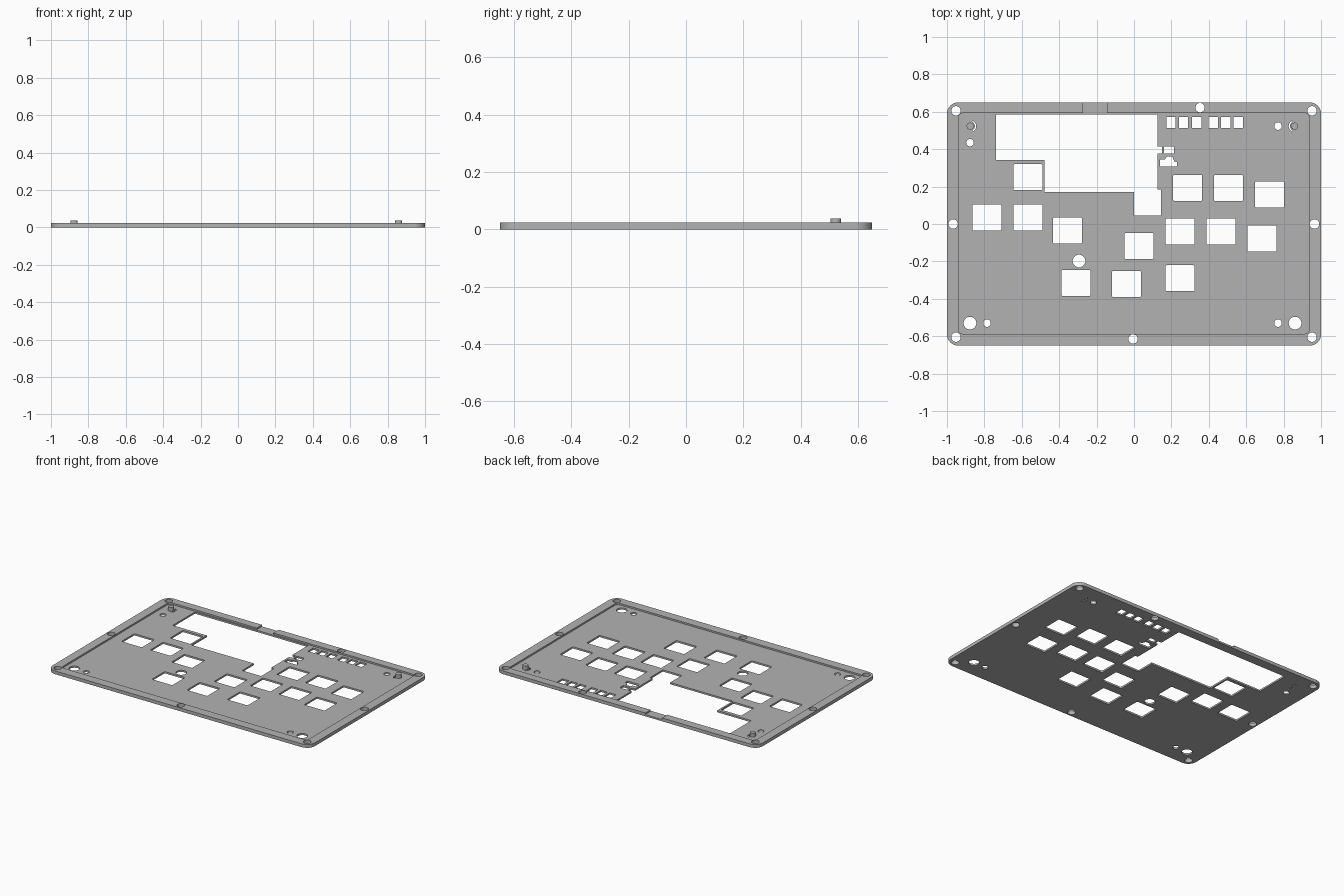
import bpy, bmesh
from math import sin, cos, radians, pi

cube = bpy.data.objects.get("Cube")
if cube:
    bpy.data.objects.remove(cube)

TOP, FLOOR, POST_TOP = 0.023, 0.012, 0.038

grey = bpy.data.materials.new("plate grey")
grey.use_nodes = True
colour = (0.45, 0.45, 0.45, 1)
grey.diffuse_color = colour
grey.node_tree.nodes["Principled BSDF"].inputs["Base Color"].default_value = colour


# Outline helpers
def rect(cx, cy, w, h):
    return [(cx + sx * w / 2, cy + sy * h / 2)
            for sx, sy in ((-1, -1), (1, -1), (1, 1), (-1, 1))]


def arc(cx, cy, r, start, end, steps):
    angles = [radians(start + (end - start) * i / steps) for i in range(steps + 1)]
    return [(cx + r * cos(a), cy + r * sin(a)) for a in angles]


def circle(cx, cy, r, n=32):
    return arc(cx, cy, r, 0, 360, n)[:-1]


def rounded(cx, cy, w, h, r):
    pts = []
    for i, (x, y) in enumerate(rect(cx, cy, w - 2 * r, h - 2 * r)):
        pts += arc(x, y, r, 180 + 90 * i, 270 + 90 * i, 8)
    return pts


def prisms(name, outlines, z0, z1):
    """Extrude closed outlines from z0 to z1 as one object."""
    bm = bmesh.new()
    for pts in outlines:
        face = bm.faces.new([bm.verts.new((x, y, z0)) for x, y in pts])
        ext = bmesh.ops.extrude_face_region(bm, geom=[face])
        verts = [v for v in ext["geom"] if isinstance(v, bmesh.types.BMVert)]
        bmesh.ops.translate(bm, verts=verts, vec=(0, 0, z1 - z0))
    bmesh.ops.recalc_face_normals(bm, faces=bm.faces[:])
    mesh = bpy.data.meshes.new(name)
    bm.to_mesh(mesh)
    bm.free()
    mesh.materials.append(grey)
    obj = bpy.data.objects.new(name, mesh)
    bpy.context.collection.objects.link(obj)
    return obj


def activate(obj):
    bpy.ops.object.select_all(action="DESELECT")
    obj.select_set(True)
    bpy.context.view_layer.objects.active = obj


def cut(target, outlines, z0, z1):
    cutter = prisms("cutter", outlines, z0, z1)
    cutter.hide_render = True
    mod = target.modifiers.new("cut", "BOOLEAN")
    mod.operation, mod.solver, mod.object = "DIFFERENCE", "EXACT", cutter
    activate(target)
    bpy.ops.object.modifier_apply(modifier=mod.name)
    bpy.data.objects.remove(cutter)


# Plate with raised rim and a cable notch in the back rim
plate = prisms("face_plate", [rounded(0, 0, 2, 1.3, 0.06)], 0, TOP)
cut(plate, [rounded(-0.001, 0.003, 1.877, 1.18, 0.025)], FLOOR, 0.1)
cut(plate, [rect(-0.208, 0.64, 0.127, 0.11)], FLOOR, 0.1)

# Display window and the small openings beside it
holes = [
    [(-.738, .585), (.125, .585), (.125, .415), (.15, .415), (.15, .377),
     (.125, .377), (.125, .185), (.145, .185), (.145, .045), (0, .045),
     (0, .172), (-.478, .172), (-.478, .343), (-.738, .343)],
    [(.14, .345), (.165, .345), (.175, .36), (.205, .36), (.215, .335),
     (.23, .33), (.23, .308), (.14, .308)],
    rect(0.188, 0.396, 0.053, 0.038),
]

# Button openings
buttons = [(-.567, .25), (-.787, .035), (-.567, .035), (-.355, -.035),
           (-.31, -.315), (-.04, -.32), (.027, -.118), (.247, -.29),
           (.247, -.04), (.465, -.04), (.685, -.077), (.725, .157),
           (.505, .193), (.287, .193)]
holes += [rounded(x, y, 0.155, 0.139, 0.006) for x, y in buttons]

# Indicator slots
holes += [rect(x, 0.543, 0.05, 0.058) for x in (.198, .265, .335, .423, .49, .558)]

# Screw holes in the rim
holes += [circle(sx * 0.952, sy * 0.605, 0.025) for sx in (-1, 1) for sy in (-1, 1)]
holes += [circle(x, y, 0.025) for x, y in
          ((-.967, 0), (.965, 0), (.353, .622), (-.005, -.615))]

# Round holes in the floor
holes += [circle(x, y, 0.034) for x, y in ((-.877, -.53), (.861, -.53), (-.294, -.198))]
holes += [circle(x, y, 0.02) for x, y in
          ((-.786, -.53), (.77, -.53), (.77, .523), (-.877, .435))]

# Curved relief slots beside the two posts
posts = {"right": (-0.876, 0.523, 0), "left": (0.859, 0.523, 180)}
for x, y, turn in posts.values():
    holes.append(arc(x, y, 0.032, turn - 65, turn + 65, 12)
                 + arc(x, y, 0.025, turn + 65, turn - 65, 12))

cut(plate, holes, -0.1, 0.1)

# Locating posts
parts = [plate]
for side, (x, y, turn) in posts.items():
    parts.append(prisms(side + "_post", [circle(x, y, 0.019)], FLOOR - 0.002, POST_TOP))

for obj in parts:
    activate(obj)
    bpy.ops.object.shade_smooth_by_angle(angle=pi / 6)
